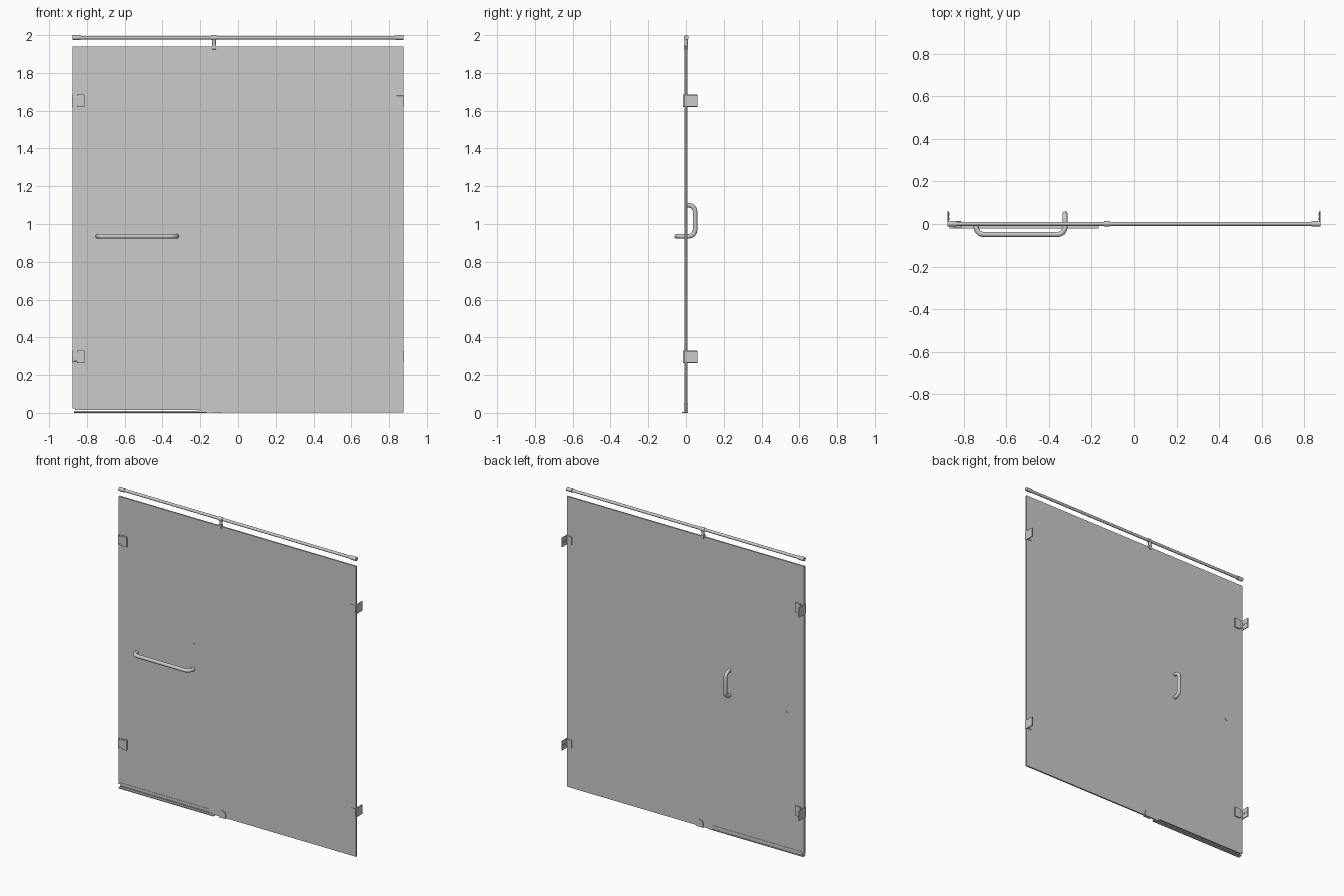
import bpy, math
from mathutils import Vector

if "Cube" in bpy.data.objects:
    bpy.data.objects.remove(bpy.data.objects["Cube"])


def box(name, x, y, z, bevel=0.0):
    bpy.ops.mesh.primitive_cube_add(size=1, location=(sum(x) / 2, sum(y) / 2, sum(z) / 2))
    o = bpy.context.object
    o.name = name
    o.scale = (x[1] - x[0], y[1] - y[0], z[1] - z[0])
    bpy.ops.object.transform_apply(location=False, rotation=False, scale=True)
    if bevel:
        m = o.modifiers.new("bevel", 'BEVEL')
        m.width, m.segments = bevel, 2
    return o


def rod(name, a, b, r, sides=32):
    a, b = Vector(a), Vector(b)
    d = b - a
    bpy.ops.mesh.primitive_cylinder_add(vertices=sides, radius=r, depth=d.length, location=(a + b) / 2)
    o = bpy.context.object
    o.name = name
    o.rotation_euler = d.to_track_quat('Z', 'Y').to_euler()
    bpy.ops.object.shade_smooth_by_angle()
    return o


def bent_bar(name, corners, r, bend):
    """Round tube through the corners, each inner corner rounded by an arc."""
    pts = [Vector(c) for c in corners]
    path = [pts[0]]
    for p, c, n in zip(pts, pts[1:], pts[2:]):
        u, v = (p - c).normalized(), (n - c).normalized()
        centre = c + (u + v) * bend
        for i in range(9):
            t = i / 8 * math.pi / 2
            path.append(centre - v * bend * math.cos(t) - u * bend * math.sin(t))
    path.append(pts[-1])
    cu = bpy.data.curves.new(name, 'CURVE')
    cu.dimensions = '3D'
    cu.bevel_depth, cu.bevel_resolution, cu.use_fill_caps = r, 6, True
    s = cu.splines.new('POLY')
    s.points.add(len(path) - 1)
    for q, p in zip(s.points, path):
        q.co = (*p, 1)
    o = bpy.data.objects.new(name, cu)
    bpy.context.collection.objects.link(o)
    bpy.context.view_layer.objects.active = o
    bpy.ops.object.select_all(action='DESELECT')
    o.select_set(True)
    bpy.ops.object.convert(target='MESH')
    bpy.ops.object.shade_smooth_by_angle()


# Glass door and fixed glass panel
T = 0.005
box("door_glass", (-0.864, -0.203), (-T, T), (0.022, 1.94))
box("fixed_glass", (-0.195, 0.876), (-T, T), (0.003, 1.94))

# Seals: wall side, door/panel joint, door bottom
box("wall_side_seal", (-0.876, -0.862), (-0.006, 0.006), (0.022, 1.94))
box("joint_seal", (-0.204, -0.194), (-0.007, 0.007), (0.01, 1.94))
for y in (-0.0065, 0.0065):
    box("bottom_seal_lip", (-0.862, -0.204), (y - 0.001, y + 0.001), (0.014, 0.033))
box("bottom_seal", (-0.862, -0.204), (-0.0065, 0.0065), (0.014, 0.022))

# Floor threshold
box("threshold", (-0.868, -0.168), (-0.022, 0.006), (0, 0.006))
box("threshold_ridge", (-0.868, -0.204), (-0.006, 0.002), (0.005, 0.011))

# Top support rail with end sockets and a glass clamp
RY, RZ = 0.001, 1.987
rod("support_rail", (-0.874, RY, RZ), (0.874, RY, RZ), 0.0095)
for s in (-1, 1):
    rod("rail_socket", (s * 0.835, RY, RZ), (s * 0.876, RY, RZ), 0.013)
rod("rail_clamp_ring", (-0.141, RY, RZ), (-0.113, RY, RZ), 0.0125)
rod("rail_clamp_post", (-0.127, RY, 1.94), (-0.127, RY, RZ), 0.0095)
for y in (-0.0075, 0.0075):
    box("rail_clamp_jaw", (-0.137, -0.117), (y - 0.0025, y + 0.0025), (1.925, 1.953), 0.001)
box("rail_clamp_bridge", (-0.137, -0.117), (-0.01, 0.01), (1.941, 1.953), 0.001)

# Towel bar on the front, pull handle on the back, sharing one bolt
HX, BZ, TZ = -0.325, 0.935, 1.10
bent_bar("towel_bar", [(-0.742, -T, BZ), (-0.742, -0.049, BZ), (HX, -0.049, BZ), (HX, -T, BZ)], 0.012, 0.035)
bent_bar("pull_handle", [(HX, T, BZ), (HX, 0.048, BZ), (HX, 0.048, TZ), (HX, T, TZ)], 0.012, 0.035)
rod("handle_bolt_cap", (HX, -0.009, TZ), (HX, 0, TZ), 0.009)
rod("towel_bar_bolt_cap", (-0.742, 0, BZ), (-0.742, 0.009, BZ), 0.009)

# Door hinges (left) and panel brackets (right)
for z in (0.297, 1.653):
    h = 0.033
    box("hinge_front_plate", (-0.852, -0.812), (-0.017, -T), (z - h, z + h), 0.0015)
    box("hinge_back_plate", (-0.852, -0.812), (T, 0.013), (z - h, z + h), 0.0015)
    box("hinge_knuckle", (-0.872, -0.85), (-0.012, 0.012), (z - 0.024, z + 0.024), 0.0015)
    box("hinge_wall_leaf", (-0.878, -0.871), (-0.012, 0.061), (z - h, z + h), 0.0015)
    b = 0.026
    box("bracket_front_tab", (0.838, 0.874), (-0.0085, -T), (z - b, z + b), 0.001)
    box("bracket_back_tab", (0.838, 0.874), (T, 0.0095), (z - b, z + b), 0.001)
    box("bracket_wall_leaf", (0.871, 0.878), (-0.006, 0.061), (z - b - 0.005, z + b + 0.005), 0.0015)
    for y in (0.024, 0.046):
        rod("bracket_screw", (0.868, y, z), (0.874, y, z), 0.006, 16)
        rod("hinge_screw", (-0.874, y, z), (-0.868, y, z), 0.006, 16)

# Floor clip holding the fixed panel, with rounded top
for s in (-1, 1):
    y0, y1 = sorted((s * T, s * 0.0105))
    box("floor_clip_jaw", (-0.133, -0.085), (y0, y1), (0.002, 0.028), 0.001)
    rod("floor_clip_top", (-0.109, y0, 0.025), (-0.109, y1, 0.025), 0.0235)
box("floor_clip_base", (-0.133, -0.085), (-0.0105, 0.0105), (0, 0.005))
